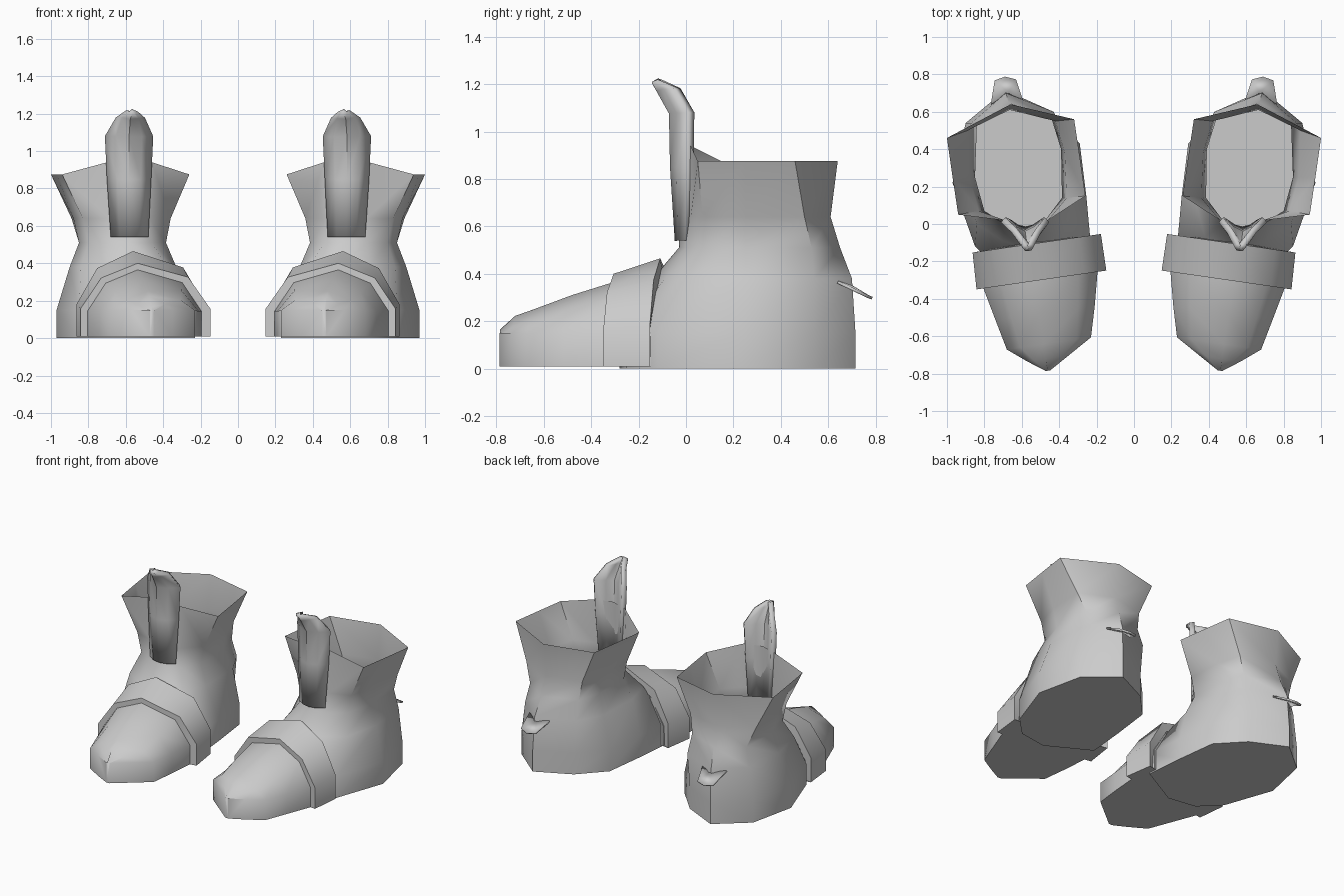
import bpy, bmesh

if "Cube" in bpy.data.objects:
    bpy.data.objects.remove(bpy.data.objects["Cube"])


def finish(name, bm, angle=50, thick=0):
    """Turn a bmesh of one boot part into an object mirrored to both feet."""
    bmesh.ops.recalc_face_normals(bm, faces=bm.faces[:])
    me = bpy.data.meshes.new(name)
    bm.to_mesh(me)
    bm.free()
    ob = bpy.data.objects.new(name, me)
    bpy.context.collection.objects.link(ob)
    bpy.ops.object.select_all(action='DESELECT')
    ob.select_set(True)
    bpy.context.view_layer.objects.active = ob
    bpy.ops.object.shade_smooth_by_angle(angle=angle * 3.14159 / 180)
    if thick:
        s = ob.modifiers.new("thickness", 'SOLIDIFY')
        s.thickness = thick
        s.offset = 0
    m = ob.modifiers.new("pair", 'MIRROR')
    m.use_mirror_merge = False
    return ob


def loft(rows, closed=True, caps=(False, False)):
    """Bridge rows of points with quads; optionally close rings and cap ends."""
    bm = bmesh.new()
    vs = [[bm.verts.new(p) for p in r] for r in rows]
    n = len(rows[0])
    for a, b in zip(vs, vs[1:]):
        for i in range(n if closed else n - 1):
            j = (i + 1) % n
            bm.faces.new((a[i], a[j], b[j], b[i]))
    if caps[0]:
        bm.faces.new(vs[0])
    if caps[1]:
        bm.faces.new(vs[-1])
    return bm


# Boot shaft: rings from sole to flared collar, starting at the front centre
base = [(.52, -.28), (.72, -.25), (.85, -.12), (.97, .22), (.90, .54),
        (.69, .715), (.45, .60), (.29, .43), (.255, .15), (.23, -.12)]
ankle = [(.55, -.14), (.70, -.09), (.84, 0), (.90, .25), (.87, .54),
         (.685, .70), (.43, .60), (.34, .43), (.33, .12), (.38, -.07)]
neck = [(.58, -.03), (.69, 0), (.80, .07), (.85, .25), (.84, .53),
        (.67, .65), (.44, .56), (.39, .40), (.385, .14), (.46, .02)]
shaft = [(.58, -.03), (.69, .02), (.83, .07), (.88, .25), (.89, .50),
         (.665, .61), (.42, .55), (.37, .38), (.36, .14), (.475, .02)]
collar = [(.58, -.02), (.70, .02), (.94, .05), (.97, .25), (1.0, .46),
          (.66, .64), (.32, .56), (.29, .36), (.26, .15), (.46, .02)]
rings = [[(x, y, z) for x, y in r] for r, z in
         ((base, 0), (base, .15), (ankle, .38), (neck, .51), (shaft, .64), (collar, .875))]
for i in (0, 1, 9):                       # collar rises beside the tongue
    x, y, z = rings[-1][i]
    rings[-1][i] = (x, y, .94)
finish("boot_shaft", loft(rings, caps=(True, False)), 55)

# Arched cross-section shared by toe cap and strap
ARCH = [(-1, 0), (-1, .38), (-.66, .81), (.12, 1), (.68, .80), (1, .38), (1, 0)]


def arch(y, cx, half, h, lean=0, z0=.008, side=.38):
    """Arch across the foot, skewed because the foot turns inward."""
    pts = []
    for u, v in ARCH:
        x = cx + u * half
        v = side if v == .38 else v
        pts.append((x, y - .145 * (x - .5) + lean * v, z0 + v * (h - z0)))
    return pts


# Toe cap tapering to a blunt point
toe = [arch(-.10, .52, .30, .38), arch(-.30, .50, .305, .365),
       arch(-.48, .475, .265, .31, 0, .008, .45),
       arch(-.645, .455, .225, .25, 0, .008, .58),
       arch(-.725, .46, .11, .222, 0, .008, .66),
       arch(-.79, .46, .012, .165, 0, .008, .9)]
finish("toe_cap", loft(toe, caps=(True, True)), 50)

# Wide strap over the foot
strap = [arch(-.12, .52, .29, .40, .03), arch(-.10, .52, .343, .465, 0),
         arch(-.30, .495, .347, .40, 0), arch(-.30, .495, .29, .34, 0)]
finish("foot_strap", loft(strap), 45)

# Tongue: rows of height, centre y, edge y, left x, right x
rows = []
for z, yc, ye, xl, xr in ((.54, -.03, .01, .49, .67), (.85, -.05, .02, .475, .69),
                          (1.08, -.055, .022, .465, .70), (1.18, -.11, -.035, .51, .64),
                          (1.215, -.13, -.11, .55, .58)):
    w = xr - xl
    rows.append([(xl, ye, z), (xl + w * .25, (yc + ye) / 2 - .01, z), (xl + w * .5, yc, z),
                 (xl + w * .75, (yc + ye) / 2 - .01, z), (xr, ye, z)])
finish("tongue", loft(rows, closed=False), 50, .035)

# Heel tab sticking out behind
bm = bmesh.new()
bm.faces.new([bm.verts.new(p) for p in (
    (.59, .65, .365), (.67, .70, .345), (.765, .64, .365),
    (.745, .765, .305), (.69, .785, .297), (.63, .77, .303))])
finish("heel_tab", bm, 30, .012)
